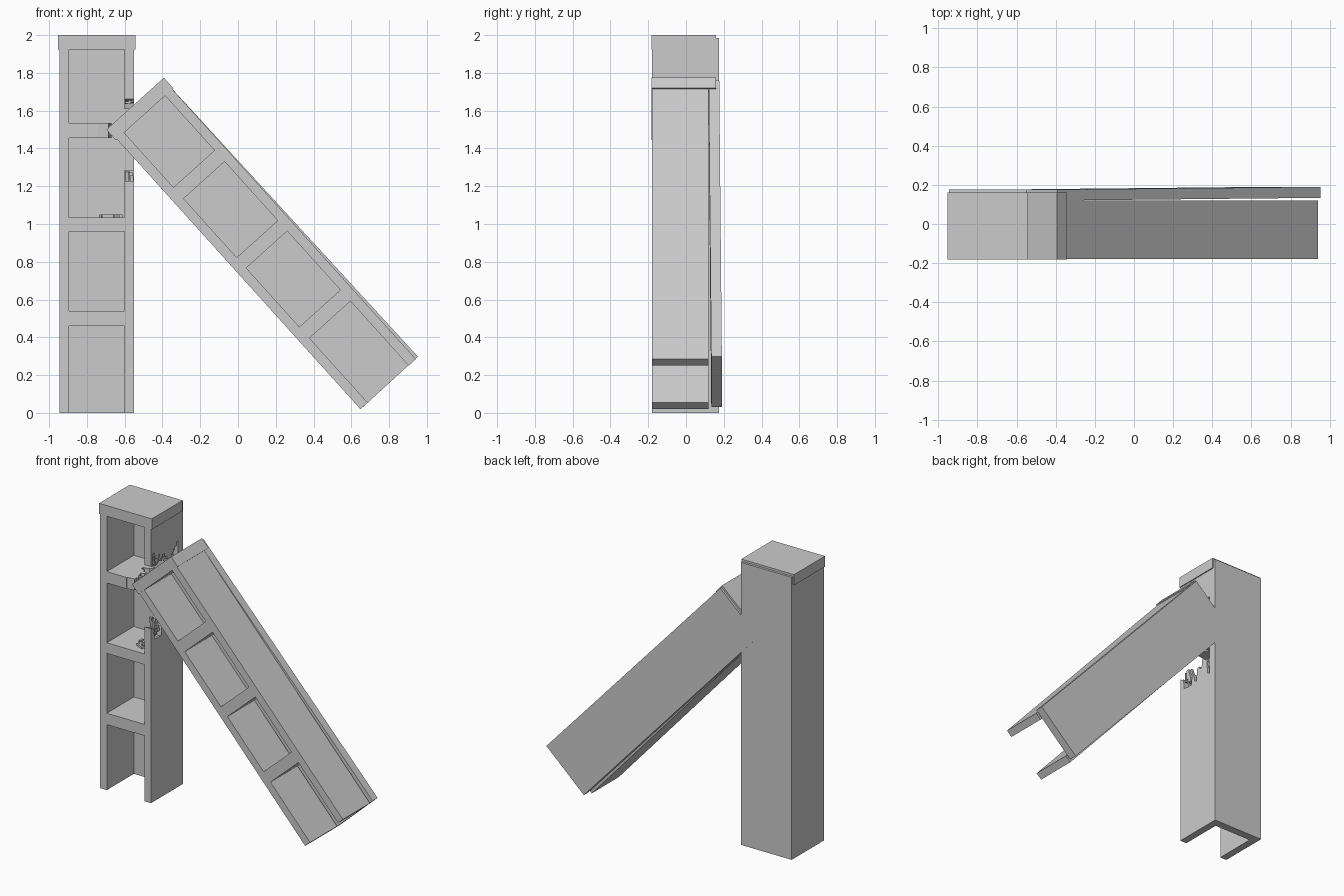
import bpy, bmesh, math, random
from mathutils import Matrix, Vector

if "Cube" in bpy.data.objects:
    bpy.data.objects.remove(bpy.data.objects["Cube"])

random.seed(7)
FRONT, MID, BACK = -0.18, 0.12, 0.176     # frame front, frame/back joint, back face
HALF = 0.1975                             # half body width
OPENINGS = [(-0.05, 0.46), (0.54, 0.96), (1.035, 1.455), (1.535, 1.925)]


def finish(name, bm):
    bmesh.ops.recalc_face_normals(bm, faces=bm.faces)
    mesh = bpy.data.meshes.new(name)
    bm.to_mesh(mesh)
    bm.free()
    ob = bpy.data.objects.new(name, mesh)
    bpy.context.collection.objects.link(ob)
    return ob


def add_box(bm, lo, hi, rot=None):
    lo, hi = Vector(lo), Vector(hi)
    m = Matrix.Translation((lo + hi) / 2)
    if rot:
        m = m @ rot
    m = m @ Matrix.Diagonal((*(hi - lo), 1))
    bmesh.ops.create_cube(bm, size=1, matrix=m)


def box(name, lo, hi):
    bm = bmesh.new()
    add_box(bm, lo, hi)
    return finish(name, bm)


def prism(name, points, offset):
    """Extrude a closed 3D outline along offset."""
    bm = bmesh.new()
    face = bm.faces.new([bm.verts.new(p) for p in points])
    ext = bmesh.ops.extrude_face_region(bm, geom=[face], use_keep_orig=True)
    moved = [v for v in ext["geom"] if isinstance(v, bmesh.types.BMVert)]
    bmesh.ops.translate(bm, verts=moved, vec=offset)
    return finish(name, bm)


def cut(ob, cutter):
    """Subtract the cutter, bake the result and remove the cutter."""
    cutter.hide_render = True
    mod = ob.modifiers.new("cut", 'BOOLEAN')
    mod.operation, mod.solver, mod.object = 'DIFFERENCE', 'EXACT', cutter
    bpy.context.view_layer.objects.active = ob
    bpy.ops.object.modifier_apply(modifier="cut")
    bpy.data.objects.remove(cutter)


def jag(a, b, lo, hi, n):
    """Stepped, splintered line: n+1 positions from a to b with random depth."""
    out = []
    for i in range(n + 1):
        s = a + (b - a) * i / n
        d = random.uniform(lo, hi)
        out.append((s, d))
        if i < n:
            out.append((s + (b - a) / n * 0.7, d + random.uniform(-0.012, 0.012)))
    return out


def bookcase(prefix):
    """Frame with four compartments, back panel and overhanging cap."""
    frame = box(prefix + "_frame", (-HALF, FRONT, 0), (HALF, MID, 1.95))
    bm = bmesh.new()
    for z0, z1 in OPENINGS:
        add_box(bm, (-0.146, -0.3, z0), (0.146, 0.3, z1))
    cut(frame, finish("opening_cutter", bm))
    back = box(prefix + "_back_panel", (-HALF, MID, 0), (HALF, BACK, 1.985))
    cap = box(prefix + "_cap", (-0.205, FRONT - 0.002, 1.925), (0.205, 0.16, 2.0))
    return frame, back, cap


# Upright bookcase
frame, back, cap = bookcase("upright")

# Hole smashed through its right side panel
low = jag(-0.22, 0.125, 1.13, 1.29, 13)
high = jag(0.125, -0.22, 1.61, 1.76, 13)
cut(frame, prism("side_cutter", [(0.14, y, z) for y, z in low + high], (0.15, 0, 0)))

# Broken end of the shelf behind the hole
edge = [(x, y, 1.40) for y, x in jag(-0.22, 0.14, 0.0, 0.08, 14)]
edge += [(0.3, 0.14, 1.40), (0.3, -0.22, 1.40)]
cut(frame, prism("shelf_cutter", edge, (0, 0, 0.2)))

# Splinters hanging on the break and lying on the shelf below
bm = bmesh.new()


def splinter(c, s, turn, axis):
    c, h = Vector(c), Vector(s) / 2
    add_box(bm, c - h, c + h, Matrix.Rotation(turn, 4, axis))


for i in range(14):
    y = random.uniform(-0.17, 0.11)
    w = random.uniform(0.01, 0.03)
    splinter((random.uniform(0.155, 0.185), y, random.uniform(1.17, 1.25)),
             (0.018, w, 0.07), random.uniform(-0.3, 0.3), 'X')
    splinter((random.uniform(0.155, 0.185), y, random.uniform(1.66, 1.73)),
             (0.018, w, 0.07), random.uniform(-0.3, 0.3), 'X')
    splinter((random.uniform(0.0, 0.06), y, random.uniform(1.465, 1.525)),
             (0.07, w, 0.018), random.uniform(-0.3, 0.3), 'Z')
for i in range(7):
    splinter((random.uniform(0.02, 0.12), random.uniform(-0.14, 0.09), 1.042),
             (random.uniform(0.02, 0.07), 0.014, 0.014), random.uniform(-1.5, 1.5), 'Z')
splinters = finish("splinters", bm)

for ob in (frame, back, cap, splinters):
    ob.matrix_world = Matrix.Translation((-0.7475, 0, 0))

# Toppled bookcase leaning into the hole, its back panel worked slightly loose
frame, back, cap = bookcase("leaning")
lean = Matrix.Translation((0.795, 0, 0.152)) @ Matrix.Rotation(math.radians(-42.05), 4, 'Y')
top = Matrix.Translation((0, 0, 1.985))
loose = (top @ Matrix.Rotation(math.radians(-0.5), 4, 'Y')
         @ Matrix.Rotation(math.radians(0.4), 4, 'X') @ top.inverted())
frame.matrix_world = lean
cap.matrix_world = lean
back.matrix_world = lean @ loose
